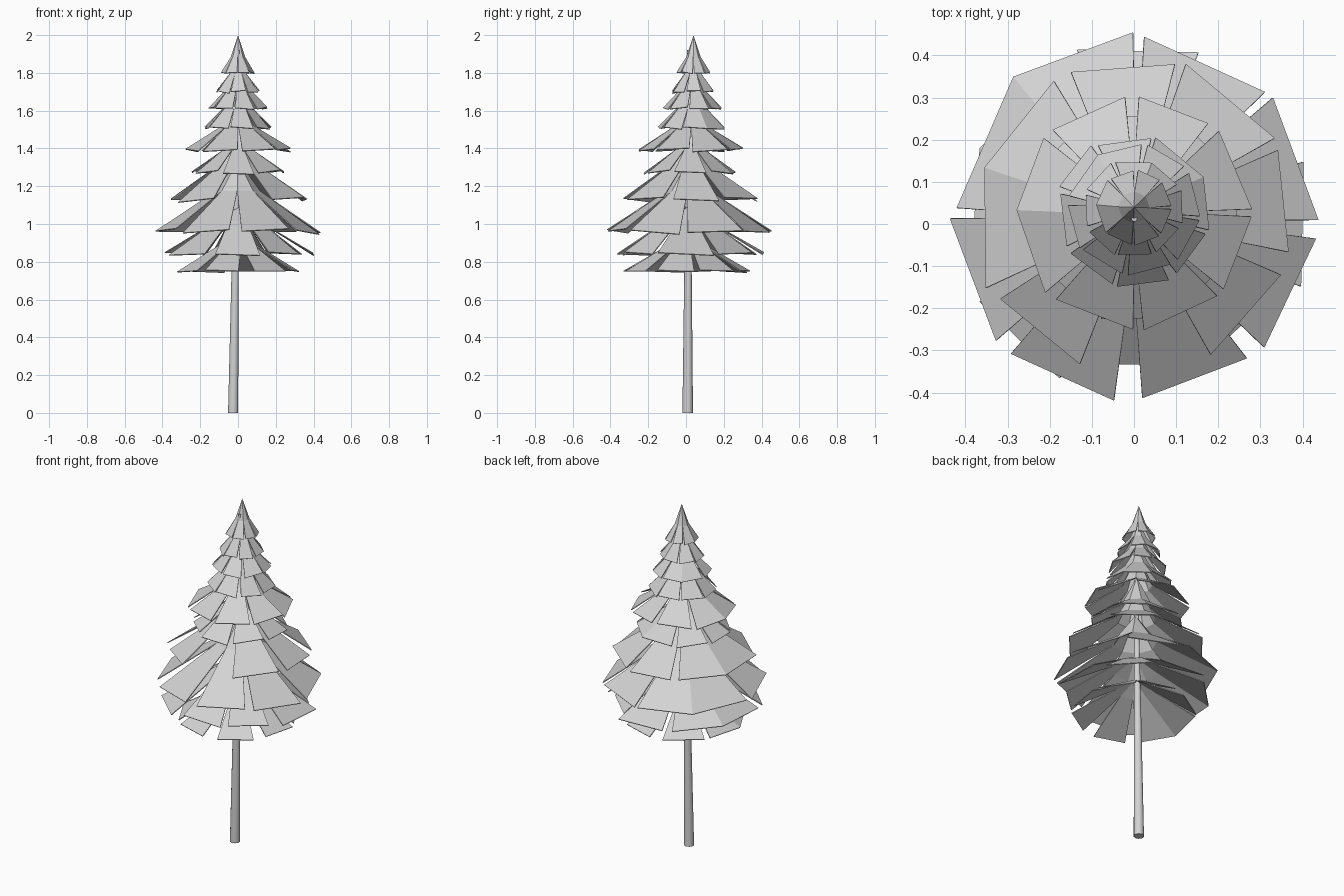
import bpy
import bmesh
import random
from math import cos, sin, radians
from mathutils import Vector

random.seed(11)
cube = bpy.data.objects.get("Cube")
if cube:
    bpy.data.objects.remove(cube, do_unlink=True)


def make_material(name, colour):
    mat = bpy.data.materials.new(name)
    mat.use_nodes = True
    mat.diffuse_color = colour
    mat.node_tree.nodes["Principled BSDF"].inputs["Base Color"].default_value = colour
    return mat


grey = make_material("light grey", (0.65, 0.65, 0.65, 1))


def finish(bm, name):
    bmesh.ops.recalc_face_normals(bm, faces=bm.faces)
    mesh = bpy.data.meshes.new(name)
    bm.to_mesh(mesh)
    bm.free()
    mesh.materials.append(grey)
    obj = bpy.data.objects.new(name, mesh)
    bpy.context.collection.objects.link(obj)
    return obj


# Slender leaning trunk
bm = bmesh.new()
bmesh.ops.create_cone(bm, cap_ends=True, segments=10, radius1=0.028,
                      radius2=0.007, depth=1.92)
for v in bm.verts:
    v.co.z += 0.96
    v.co.x += -0.026 + 0.014 * v.co.z
    v.co.y += 0.009 + 0.002 * v.co.z
for f in bm.faces:
    f.smooth = len(f.verts) == 4
finish(bm, "trunk")


def polar(centre, radius, angle, z):
    a = radians(angle)
    return Vector((centre.x + radius * cos(a), centre.y + radius * sin(a), z))


def branch_tier(name, rim_z, radius, height, inner, rise, phase, gap, joined,
                reaches, centre):
    """A drooping skirt of eight flat blades joined in a fan around the apex."""
    bm = bmesh.new()
    step = 45
    apex = bm.verts.new((centre.x, centre.y, rim_z + height))
    ring = [bm.verts.new(polar(centre, radius * inner, phase + step * i,
                               rim_z + rise)) for i in range(8)]
    shared = None
    for i in range(8):
        a, b = ring[i], ring[(i + 1) % 8]
        bm.faces.new((apex, a, b))
        length = reaches.get(i, 1)
        if not length:
            continue
        start = phase + step * i + gap * random.uniform(0.3, 1.6)
        end = phase + step * (i + 1) - gap * random.uniform(0.3, 1.6)
        reach = radius * length * random.uniform(0.96, 1.02)
        drop = random.uniform(-0.01, 0.03) * height
        tilt = random.uniform(-0.03, 0.03) * height
        # One neighbouring pair of blades shares an edge
        left = shared or bm.verts.new(polar(centre, reach, start, rim_z + drop + tilt))
        right = bm.verts.new(polar(centre, reach, end, rim_z + drop - tilt))
        shared = right if i == joined else None
        bm.faces.new((a, left, right, b))
    obj = finish(bm, name)
    solid = obj.modifiers.new("thickness", "SOLIDIFY")
    solid.thickness = 0.005
    solid.offset = -1


# Rim height, radius, tier height, bend radius share, bend rise, direction of
# the first gap, gap width, first of the joined pair, short or missing blades
tiers = [
    (0.75, 0.33, 0.20, 0.30, 0.140, 280, 6, 5, {}),
    (0.84, 0.42, 0.25, 0.30, 0.175, 247, 5, 5, {0: 0.88, 1: 0.9, 3: 0.9}),
    (0.96, 0.435, 0.38, 0.27, 0.215, 268, 3, 4, {}),
    (1.13, 0.385, 0.38, 0.28, 0.185, 298, 3, 4, {7: 0}),
    (1.27, 0.255, 0.30, 0.32, 0.125, 248, 3, 3, {}),
    (1.39, 0.28, 0.31, 0.30, 0.130, 271, 3, 5, {}),
    (1.51, 0.185, 0.25, 0.40, 0.110, 255, 3, 2, {}),
    (1.61, 0.155, 0.24, 0.40, 0.105, 262, 3, 4, {}),
    (1.70, 0.12, 0.21, 0.40, 0.095, 250, 3, 3, {}),
    (1.80, 0.09, 0.20, 0.42, 0.085, 268, 3, 5, {}),
]
for number, tier in enumerate(tiers, 1):
    lean = Vector((0, 0.005 + 0.033 * (tier[0] - 0.75)))
    branch_tier(f"branch_tier_{number}", *tier, lean)
